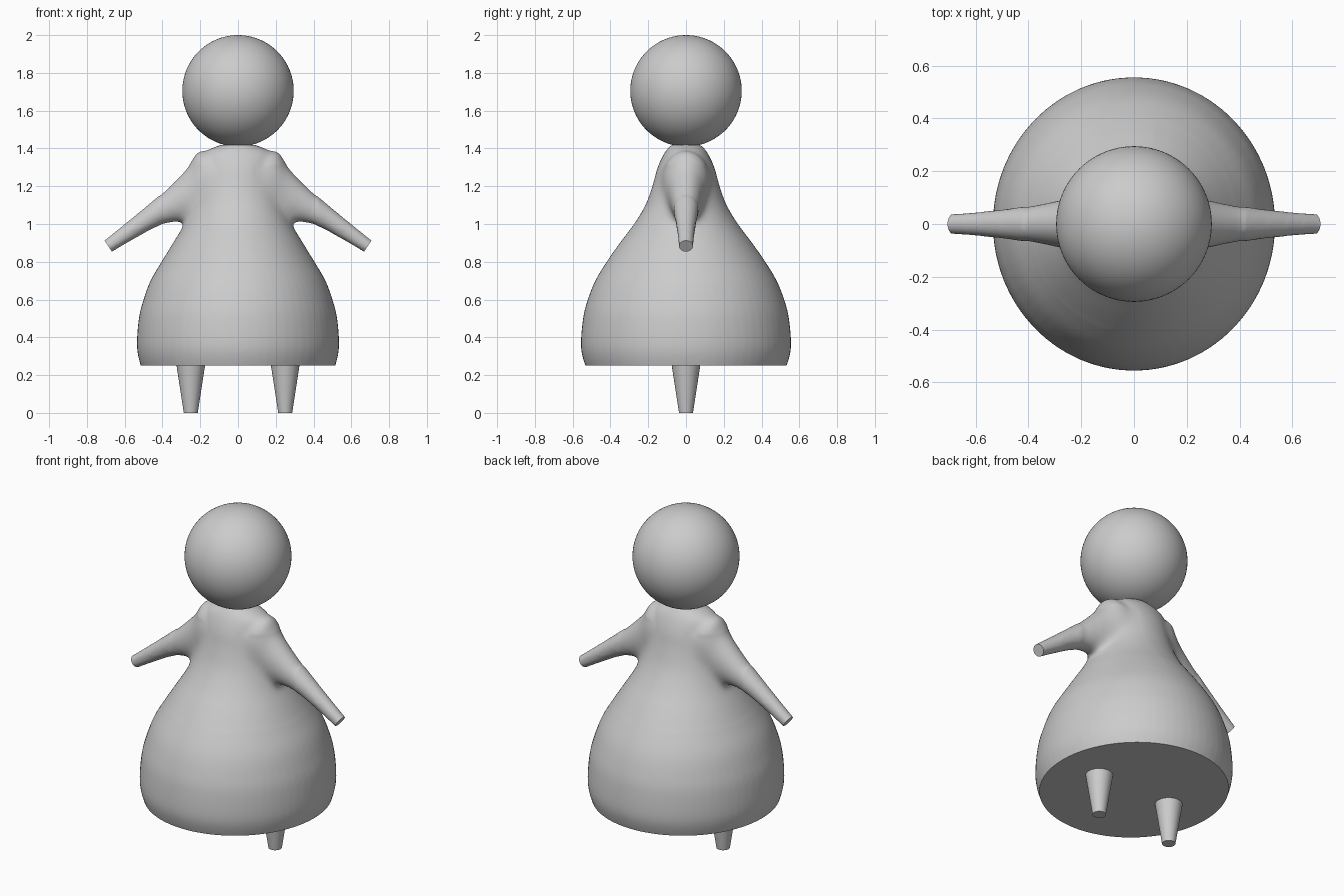
import bpy, bmesh, math
from mathutils import Vector

if "Cube" in bpy.data.objects:
    bpy.data.objects.remove(bpy.data.objects["Cube"])


def spline(rows, steps=6):
    """Catmull-Rom resampling of tuples of numbers."""
    out = []
    for i in range(len(rows) - 1):
        a, b, c, d = (rows[max(i - 1, 0)], rows[i], rows[i + 1],
                      rows[min(i + 2, len(rows) - 1)])
        for s in range(steps):
            t = s / steps
            out.append([0.5 * (2 * q + (r - p) * t + (2 * p - 5 * q + 4 * r - w) * t * t
                               + (3 * q - p - 3 * r + w) * t ** 3)
                        for p, q, r, w in zip(a, b, c, d)])
    return out + [rows[-1]]


def loft(bm, rows, side=1, n=64):
    """Elliptical sections: one end (x, z), other end (x, z), half depth in y."""
    rings = []
    for x1, z1, x2, z2, depth in spline(rows):
        a, b = Vector((x1 * side, 0, z1)), Vector((x2 * side, 0, z2))
        mid, half = (a + b) / 2, (a - b) / 2
        rings.append([bm.verts.new(mid + half * math.cos(2 * math.pi * k / n)
                                   + Vector((0, depth * math.sin(2 * math.pi * k / n), 0)))
                      for k in range(n)])
    faces = [bm.faces.new((r[k], r[(k + 1) % n], s[(k + 1) % n], s[k]))
             for r, s in zip(rings, rings[1:]) for k in range(n)]
    faces += [bm.faces.new(rings[0]), bm.faces.new(rings[-1])]
    bmesh.ops.recalc_face_normals(bm, faces=faces)


def cut(bm, faces, point, normal):
    """Trim the faces with a plane and cap the opening."""
    geom = list({e for f in faces for e in f.edges} | {v for f in faces for v in f.verts}) + faces
    bmesh.ops.bisect_plane(bm, geom=geom, plane_co=point, plane_no=normal, clear_outer=True)
    bmesh.ops.holes_fill(bm, edges=[e for e in bm.edges if e.is_boundary], sides=0)


def smooth(obj, angle=35):
    bpy.ops.object.select_all(action='DESELECT')
    obj.select_set(True)
    bpy.context.view_layer.objects.active = obj
    bpy.ops.object.shade_smooth_by_angle(angle=math.radians(angle))


# Dress: half width, half depth, height
profile = [(0.49, 0.505, 0.20), (0.515, 0.533, 0.25), (0.535, 0.556, 0.35),
           (0.525, 0.545, 0.50), (0.50, 0.52, 0.60), (0.463, 0.48, 0.70),
           (0.405, 0.42, 0.80), (0.345, 0.35, 0.90), (0.285, 0.275, 1.0),
           (0.245, 0.215, 1.1), (0.22, 0.178, 1.2), (0.205, 0.15, 1.3),
           (0.185, 0.115, 1.375), (0.09, 0.078, 1.42)]
# Sleeve: upper point, lower point, half depth
sleeve = [(0.05, 1.365, 0.0, 1.10, 0.13), (0.198, 1.385, 0.10, 1.04, 0.13),
          (0.27, 1.297, 0.215, 1.01, 0.10), (0.38, 1.185, 0.325, 1.01, 0.077),
          (0.49, 1.09, 0.43, 0.985, 0.06), (0.60, 1.0, 0.548, 0.922, 0.047),
          (0.708, 0.913, 0.667, 0.852, 0.038), (0.742, 0.887, 0.703, 0.829, 0.036)]

bm = bmesh.new()
loft(bm, [(w, z, -w, z, d) for w, d, z in profile])
for side in (1, -1):
    loft(bm, sleeve, side)
mesh = bpy.data.meshes.new("dress")
bm.to_mesh(mesh)
bm.free()
dress = bpy.data.objects.new("dress", mesh)
bpy.context.collection.objects.link(dress)
bpy.context.view_layer.objects.active = dress

# Fuse sleeves with dress, blend the armpits, trim hem and cuffs
remesh = dress.modifiers.new("fuse", 'REMESH')
remesh.mode = 'VOXEL'
remesh.voxel_size = 0.012
bpy.ops.object.modifier_apply(modifier=remesh.name)
bm = bmesh.new()
bm.from_mesh(mesh)
for _ in range(3):
    bmesh.ops.smooth_vert(bm, verts=bm.verts[:], factor=0.5,
                          use_axis_x=True, use_axis_y=True, use_axis_z=True)
armpits = [v for v in bm.verts if 0.08 < abs(v.co.x) < 0.42 and 0.82 < v.co.z < 1.31]
for _ in range(25):
    bmesh.ops.smooth_vert(bm, verts=armpits, factor=0.5,
                          use_axis_x=True, use_axis_y=True, use_axis_z=True)
cut(bm, bm.faces[:], (0, 0, 0.25), (0, 0, -1))
for side in (1, -1):
    cuff = [f for f in bm.faces if all(v.co.x * side > 0.58 for v in f.verts)]
    cut(bm, cuff, (0.687 * side, 0, 0.883), (0.83 * side, 0, -0.56))
bmesh.ops.recalc_face_normals(bm, faces=bm.faces[:])
bm.to_mesh(mesh)
bm.free()
smooth(dress)

# Head
bpy.ops.mesh.primitive_ico_sphere_add(subdivisions=5, radius=0.295, location=(0, 0, 1.705))
bpy.context.object.name = "head"
smooth(bpy.context.object)

# Tapered legs
for name, x in (("left_leg", 0.25), ("right_leg", -0.25)):
    bpy.ops.mesh.primitive_cone_add(vertices=48, radius1=0.037, radius2=0.077,
                                    depth=0.26, location=(x, 0, 0.13))
    bpy.context.object.name = name
    smooth(bpy.context.object)
